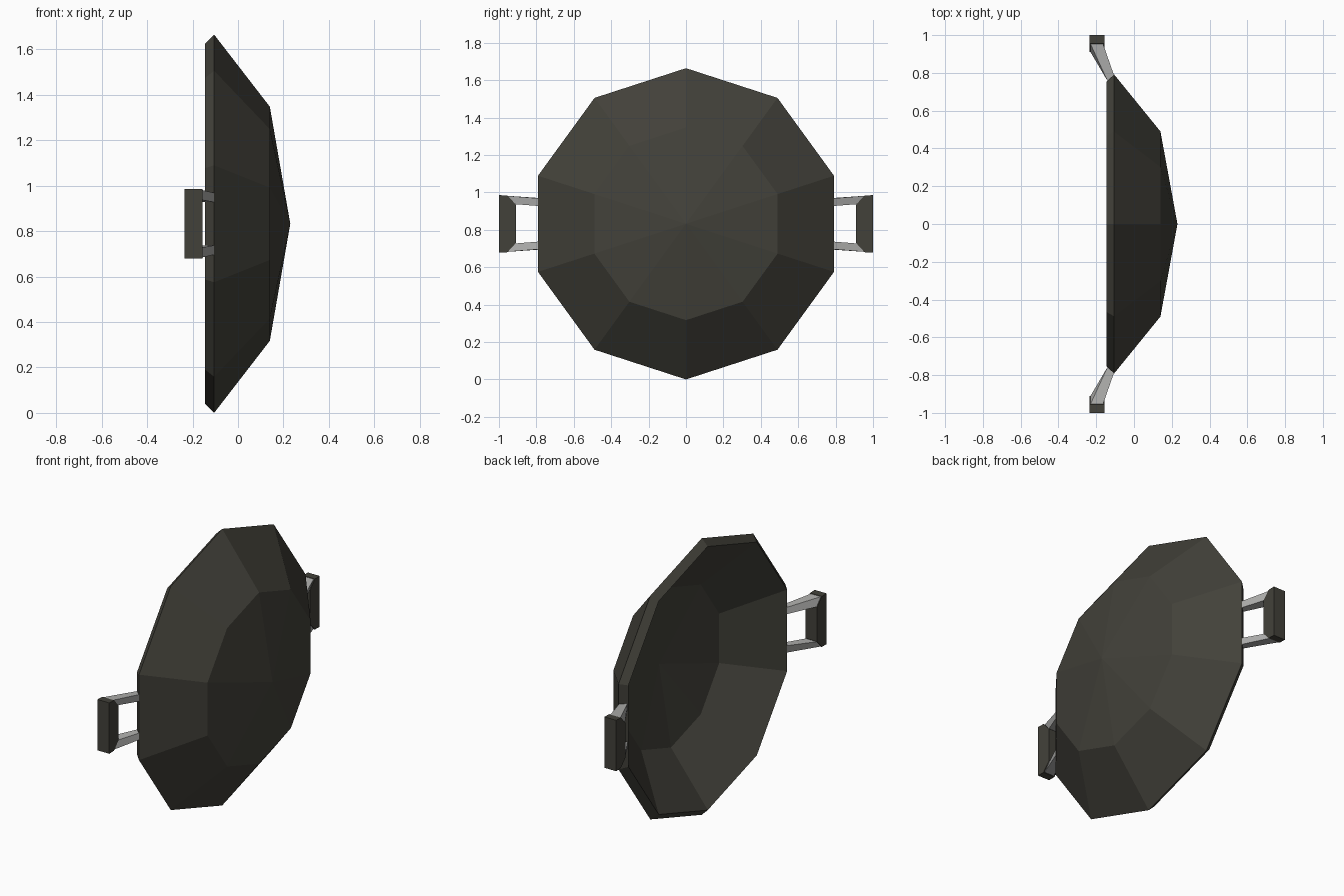
import bpy, math

if "Cube" in bpy.data.objects:
    bpy.data.objects.remove(bpy.data.objects["Cube"])

CZ = 0.832  # height of the pan axis


def material(name, rgb):
    m = bpy.data.materials.new(name)
    m.diffuse_color = (*rgb, 1)
    m.use_nodes = True
    m.node_tree.nodes["Principled BSDF"].inputs["Base Color"].default_value = m.diffuse_color
    return m


IRON = material("dark_iron", (0.055, 0.053, 0.042))
STEEL = material("light_steel", (0.43, 0.43, 0.42))


def add(name, verts, faces, mat):
    me = bpy.data.meshes.new(name)
    me.from_pydata(verts, [], faces)
    me.materials.append(mat)
    ob = bpy.data.objects.new(name, me)
    bpy.context.collection.objects.link(ob)
    # consistent outward normals
    import bmesh
    bm = bmesh.new()
    bm.from_mesh(me)
    bmesh.ops.recalc_face_normals(bm, faces=bm.faces)
    bm.to_mesh(me)
    bm.free()
    return ob


# Pan bowl: ten-sided lathe around x, outer shell, rim, inner shell
N = 10
rings = [(0.14, 0.515), (-0.105, 0.832), (-0.145, 0.793), (0.10, 0.482)]
verts = [(x, r * math.sin(2 * math.pi * i / N), CZ + r * math.cos(2 * math.pi * i / N))
         for x, r in rings for i in range(N)]
faces = [(k * N + i, k * N + (i + 1) % N, (k + 1) * N + (i + 1) % N, (k + 1) * N + i)
         for k in range(3) for i in range(N)]
outer_tip, inner_tip = len(verts), len(verts) + 1
verts += [(0.23, 0, CZ), (0.18, 0, CZ)]
for i in range(N):
    j = (i + 1) % N
    faces += [(outer_tip, j, i), (inner_tip, 3 * N + i, 3 * N + j)]
add("pan_bowl", verts, faces, IRON)

# Handles on both sides
HEX = [(0, 1, 2, 3), (4, 5, 6, 7), (0, 1, 5, 4), (1, 2, 6, 5), (2, 3, 7, 6), (3, 0, 4, 7)]
for s, side in ((1, "right"), (-1, "left")):
    # grip: bar with mitred inner corners, profile in y-z
    half = [(0.91, 0.103), (0.955, 0.152), (1.0, 0.153)]
    prof = half + [(y, -z) for y, z in reversed(half)]
    n = len(prof)
    v = [(x, s * y, CZ + z) for x in (-0.235, -0.157) for y, z in prof]
    f = [tuple(range(n)), tuple(range(n, 2 * n))]
    f += [(i, (i + 1) % n, n + (i + 1) % n, n + i) for i in range(n)]
    add("grip_" + side, v, f, IRON)
    # tapered arms from the rim to the grip mitre
    for t, pos in ((1, "upper"), (-1, "lower")):
        pts = [(-0.140, 0.757, 0.095), (-0.105, 0.785, 0.095),
               (-0.105, 0.785, 0.136), (-0.140, 0.757, 0.136),
               (-0.232, 0.913, 0.105), (-0.160, 0.913, 0.105),
               (-0.165, 0.957, 0.150), (-0.232, 0.957, 0.150)]
        add("handle_arm_%s_%s" % (pos, side),
            [(x, s * y, CZ + t * z) for x, y, z in pts], HEX, STEEL)
